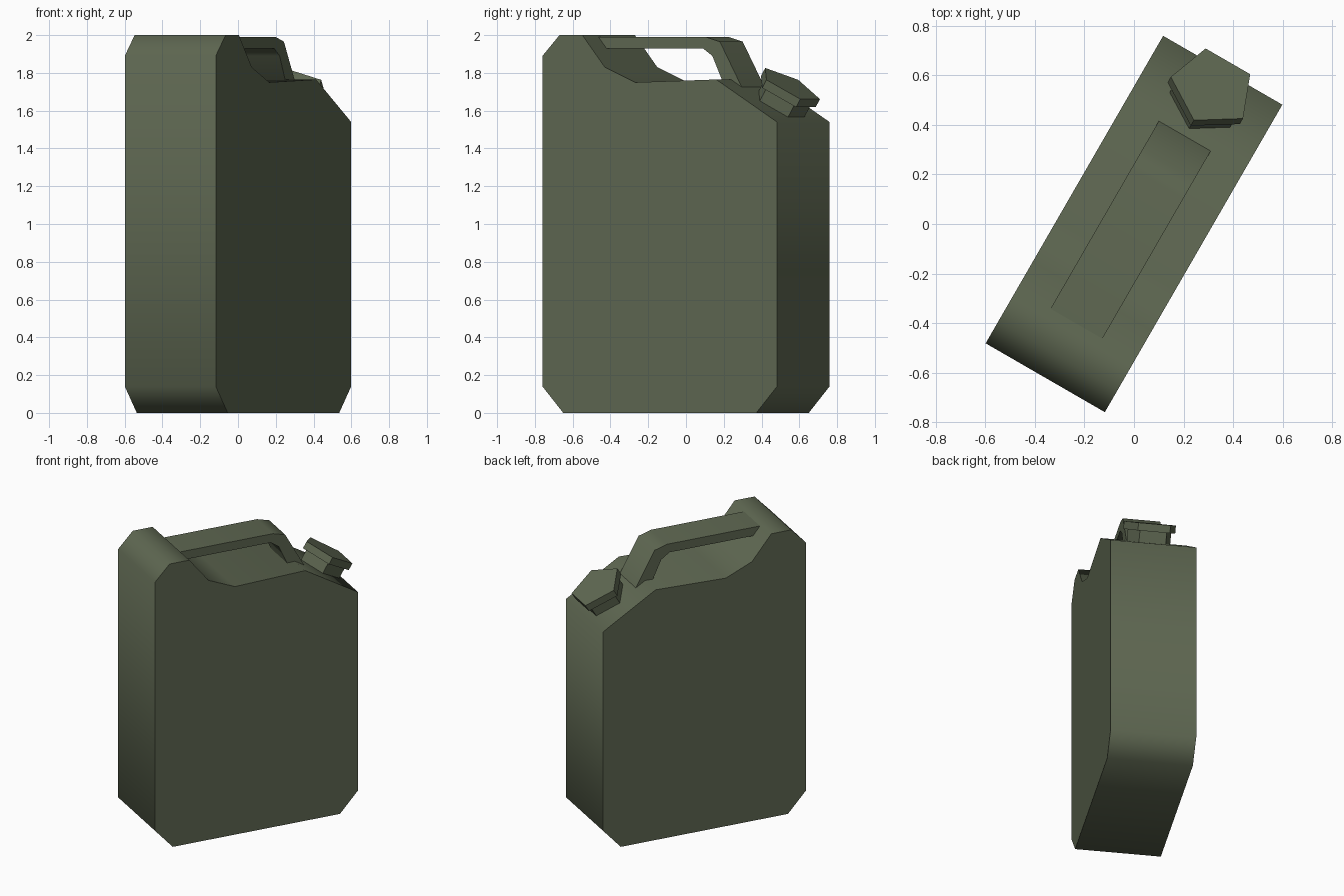
import bpy, bmesh
from math import radians, sin, cos, pi, tau
from mathutils import Matrix, Vector

cube = bpy.data.objects.get("Cube")
if cube:
    bpy.data.objects.remove(cube, do_unlink=True)

# Single olive paint
olive = bpy.data.materials.new("olive_green")
olive.use_nodes = True
colour = (0.114, 0.138, 0.084, 1)
olive.diffuse_color = colour
olive.node_tree.nodes["Principled BSDF"].inputs["Base Color"].default_value = colour


def prism(name, outline, low, high, matrix):
    """Extrude a flat outline from low to high, then place it."""
    bm = bmesh.new()
    base = bm.faces.new([bm.verts.new((x, y, low)) for x, y in outline])
    grown = bmesh.ops.extrude_face_region(bm, geom=[base], use_keep_orig=True)
    moved = [e for e in grown["geom"] if isinstance(e, bmesh.types.BMVert)]
    bmesh.ops.translate(bm, verts=moved, vec=(0, 0, high - low))
    bmesh.ops.transform(bm, matrix=matrix, verts=bm.verts)
    bmesh.ops.recalc_face_normals(bm, faces=bm.faces)
    mesh = bpy.data.meshes.new(name)
    bm.to_mesh(mesh)
    bm.free()
    mesh.materials.append(olive)
    obj = bpy.data.objects.new(name, mesh)
    bpy.context.collection.objects.link(obj)
    bpy.ops.object.select_all(action="DESELECT")
    obj.select_set(True)
    bpy.context.view_layer.objects.active = obj
    bpy.ops.object.shade_smooth_by_angle(angle=radians(60))
    return obj


def pentagon(radius):
    return [(radius * cos(pi + i * tau / 5), radius * sin(pi + i * tau / 5)) for i in range(5)]


turn = Matrix.Rotation(radians(60), 4, "Z")
upright = turn @ Matrix.Rotation(radians(90), 4, "X")

# Can body: side profile with a dipped top and sloped shoulder
body = [(-0.59, 0), (0.59, 0), (0.717, 0.14), (0.717, 1.54), (0.345, 1.765),
        (-0.151, 1.75), (-0.336, 1.83), (-0.473, 2), (-0.613, 2),
        (-0.717, 1.89), (-0.717, 0.14)]
prism("can_body", body, -0.278, 0.278, upright)

# Carry handle: arm bent down into the shoulder, ends sunk into the body
handle = [(-0.5, 1.99), (0.19, 1.99), (0.277, 1.965), (0.43, 1.69),
          (0.3, 1.74), (0.231, 1.89), (0.173, 1.93), (-0.45, 1.93)]
prism("carry_handle", handle, -0.121, 0.121, upright)

# Spout and cap: five-sided, square to the sloped shoulder
slope = turn @ Matrix.Translation(Vector((0.571, 0, 1.627))) @ Matrix.Rotation(radians(31), 4, "Y")
prism("spout_neck", pentagon(0.148), -0.02, 0.08, slope)
prism("spout_cap", pentagon(0.177), 0.076, 0.126, slope)
